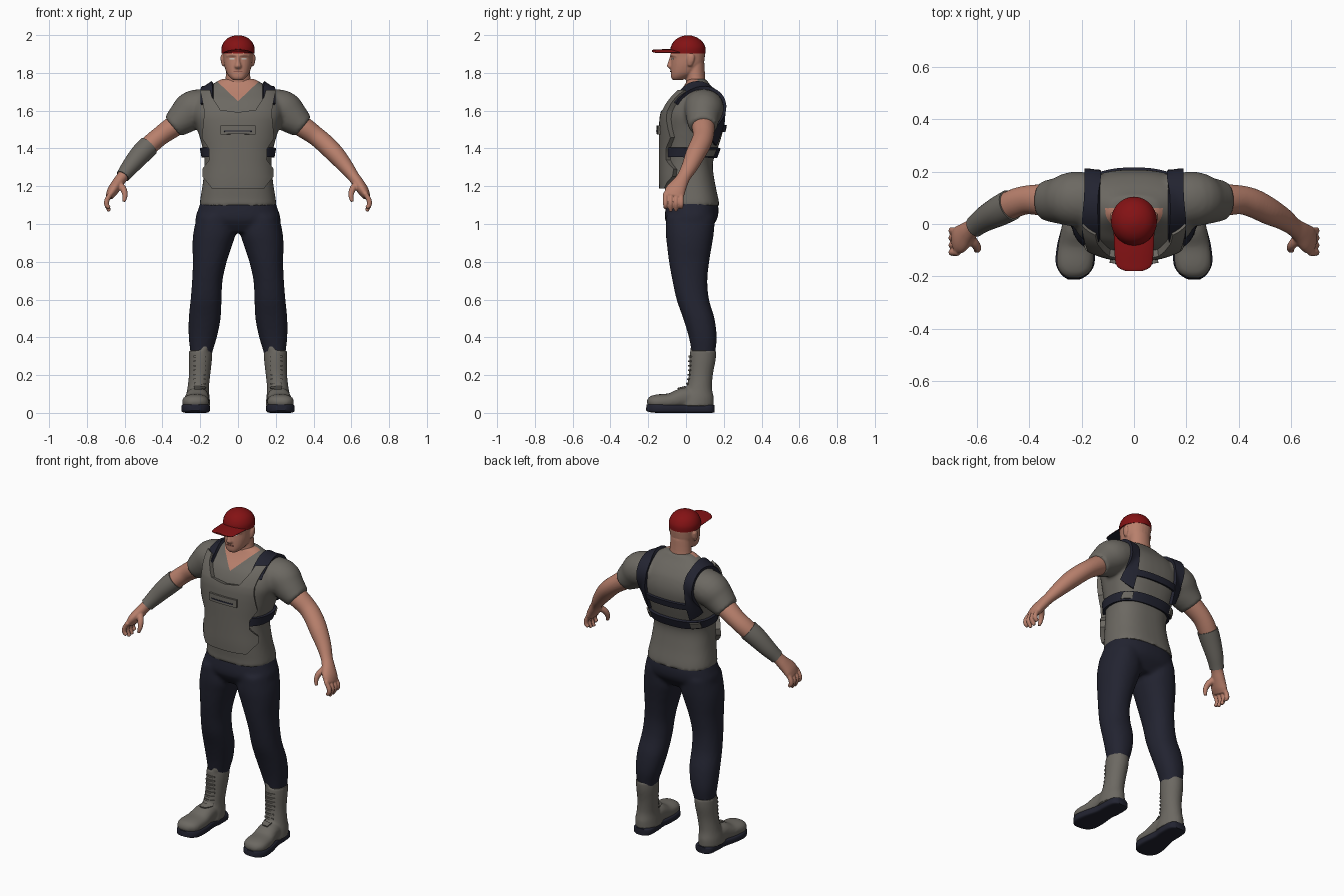
import bpy, bmesh, math
from mathutils import Vector
from mathutils.bvhtree import BVHTree

if "Cube" in bpy.data.objects:
    bpy.data.objects.remove(bpy.data.objects["Cube"])


def material(name, r, g, b):
    m = bpy.data.materials.new(name)
    m.diffuse_color = (r, g, b, 1)
    m.use_nodes = True
    m.node_tree.nodes["Principled BSDF"].inputs["Base Color"].default_value = m.diffuse_color
    return m


GREY = material("warm grey cloth", .15, .14, .122)
NAVY = material("dark navy", .016, .017, .03)
SKIN = material("skin", .48, .215, .15)
RED = material("cap red", .23, .006, .007)
WHITE = material("eye white", .6, .55, .5)
LIP = material("lip", .27, .10, .075)
X, Y = Vector((1, 0, 0)), Vector((0, 1, 0))


def slab(z, x0, x1, y0, y1):
    """Horizontal section given by its extents."""
    return ((x0 + x1) / 2, (y0 + y1) / 2, z, (x1 - x0) / 2, (y1 - y0) / 2)


def resample(rings, k):
    """Catmull-Rom through the ring parameters."""
    out = []
    for i in range(len(rings) - 1):
        p0, p1, p2 = rings[max(i - 1, 0)], rings[i], rings[i + 1]
        p3 = rings[min(i + 2, len(rings) - 1)]
        for j in range(k):
            t = j / k
            out.append([.5 * (2 * b + (c - a) * t + (2 * a - 5 * b + 4 * c - d) * t * t
                              + (3 * b - a - 3 * c + d) * t ** 3)
                        for a, b, c, d in zip(p0, p1, p2, p3)])
    return out + [list(rings[-1])]


def loft(bm, rings, ref=None, n=2.0, seg=28, k=4, sides=(1,)):
    """Closed tube through rings (x, y, z, a, b); horizontal sections unless ref is given."""
    rs = resample(rings, k)
    cs = [Vector(r[:3]) for r in rs]
    for s in sides:
        loops = []
        for i, r in enumerate(rs):
            u, v = X, Y
            if ref:
                t = (cs[min(i + 1, len(cs) - 1)] - cs[max(i - 1, 0)]).normalized()
                u = ref.cross(t).normalized()
                v = t.cross(u).normalized()
            loop = []
            for j in range(seg):
                w = 2 * math.pi * j / seg
                c, q = math.cos(w), math.sin(w)
                c = math.copysign(abs(c) ** (2 / n), c)
                q = math.copysign(abs(q) ** (2 / n), q)
                p = cs[i] + u * max(r[3], .001) * c + v * max(r[4], .001) * q
                loop.append(bm.verts.new((p.x * s, p.y, p.z)))
            loops.append(loop)
        for a, b in zip(loops, loops[1:]):
            for j in range(seg):
                bm.faces.new((a[j], a[(j + 1) % seg], b[(j + 1) % seg], b[j]))
        bm.faces.new(loops[0])
        bm.faces.new(loops[-1])


def finish(bm, name, mats, voxel=0, smooth=3, mods=()):
    """Mesh object from bm; voxel blends overlapping volumes into one skin."""
    if not mods:
        bmesh.ops.recalc_face_normals(bm, faces=bm.faces)
    me = bpy.data.meshes.new(name)
    bm.to_mesh(me)
    bm.free()
    ob = bpy.data.objects.new(name, me)
    bpy.context.collection.objects.link(ob)
    bpy.ops.object.select_all(action='DESELECT')
    bpy.context.view_layer.objects.active = ob
    ob.select_set(True)
    for m in mats:
        me.materials.append(m)
    if voxel:
        mods = (("REMESH", dict(mode='VOXEL', voxel_size=voxel)),
                ("SMOOTH", dict(factor=.5, iterations=smooth)))
    for kind, settings in mods:
        mod = ob.modifiers.new(kind.title(), kind)
        for key, val in settings.items():
            setattr(mod, key, val)
        bpy.ops.object.modifier_apply(modifier=mod.name)
    bpy.ops.object.shade_smooth_by_angle(angle=math.radians(42))
    return ob


def bvh_of(ob):
    return BVHTree.FromPolygons([v.co.copy() for v in ob.data.vertices],
                                [list(p.vertices) for p in ob.data.polygons])


def hug(name, mat, tree, rays, off, thick, mirror=False):
    """Thick patch whose grid of rays (origin, direction) lands on a surface."""
    bm = bmesh.new()
    grid = []
    for row in rays:
        line = []
        for o, d in row:
            hit = tree.ray_cast(o, d)
            if hit[0] is None:
                hit = tree.find_nearest(o)
            line.append(bm.verts.new(hit[0] + hit[1] * off))
            if mirror and abs(o.x) < 1e-6:
                line[-1].co.x = 0
        grid.append(line)
    for a, b in zip(grid, grid[1:]):
        for j in range(len(a) - 1):
            bm.faces.new((a[j], a[j + 1], b[j + 1], b[j]))
    mods = [("MIRROR", dict(use_clip=True))] if mirror else []
    mods.append(("SOLIDIFY", dict(thickness=thick, offset=0)))
    return finish(bm, name, [mat], mods=mods)


def span(a, b, n):
    return [a + (b - a) * i / n for i in range(n + 1)]


def panel(x0, x1, z0, z1, side=-1, n=8, m=2):
    """Rays for a rectangle cast from the front (-1) or back (1)."""
    return [[(Vector((x, side, z)), Vector((0, -side, 0))) for x in span(x0, x1, n)]
            for z in span(z0, z1, m)]


# Shirt: torso and short sleeves blended, skin in the V neck
bm = bmesh.new()
loft(bm, [slab(z, -w, w, f, b) for z, w, f, b in (
    (1.095, .203, -.11, .177), (1.13, .2, -.108, .172), (1.22, .186, -.115, .153),
    (1.32, .177, -.115, .142), (1.40, .187, -.115, .168), (1.50, .215, -.115, .198),
    (1.58, .238, -.108, .208), (1.65, .225, -.078, .192), (1.70, .19, -.035, .16),
    (1.74, .135, -.005, .125), (1.768, .088, .01, .105))], n=2.5, seg=40)
loft(bm, [(.13, .09, 1.635, .08, .10), (.23, .095, 1.61, .10, .105),
          (.285, .09, 1.565, .09, .09), (.345, .09, 1.515, .066, .075)],
     ref=Y, sides=(1, -1))
shirt = finish(bm, "shirt", [GREY, SKIN], voxel=.011, smooth=4)
bm = bmesh.new()
bm.from_mesh(shirt.data)
for s in (1, -1):
    bmesh.ops.bisect_plane(bm, geom=bm.verts[:] + bm.edges[:] + bm.faces[:],
                           plane_co=(0, 0, 1.65), plane_no=(s * .95, 0, -1))
for f in bm.faces:
    c = f.calc_center_median()
    f.material_index = int(c.z > 1.65 + .95 * abs(c.x) and c.y < .06)
bm.to_mesh(shirt.data)
bm.free()
body = bvh_of(shirt)

# Vest front with neck cut-out, and its pocket
outline = [(1.19, 0, .125), (1.25, 0, .165), (1.29, 0, .165), (1.34, 0, .135), (1.40, 0, .138),
           (1.46, 0, .172), (1.55, 0, .167), (1.585, 0, .167), (1.595, .09, .167),
           (1.66, .132, .18), (1.69, .14, .185)]
rows = []
for a, b in zip(outline, outline[1:]):
    rows += [[p + (q - p) * t / 2 for p, q in zip(a, b)] for t in range(2)]
rows.append(outline[-1])
hug("vest_front", GREY, body, [[(Vector((x, -1, z)), Y) for x in span(i, o, 10)]
                               for z, i, o in rows], .012, .034, mirror=True)
hug("vest_pocket_flap", GREY, body, panel(-.085, .085, 1.475, 1.52), .03, .022)
hug("pocket_slot", NAVY, body, panel(-.068, .068, 1.488, 1.495), .039, .008)

# Harness: shoulder straps, back cross band, chest belt, buckles
for s, side in ((1, "left"), (-1, "right")):
    rays = []
    for w in span(142, -56, 30):
        d = Vector((0, math.cos(math.radians(w)), math.sin(math.radians(w))))
        rays.append([(Vector((s * x, .06, 1.55)) + d * .6, -d) for x in span(.13, .19, 3)])
    hug("shoulder_strap_" + side, NAVY, body, rays, .006, .022)
    hug("back_buckle_" + side, GREY, body,
        panel(s * .145 - .02, s * .145 + .02, 1.365, 1.40, 1, 3), .014, .018)
hug("back_cross_band", NAVY, body, panel(-.14, .14, 1.49, 1.525, 1, 12), .005, .018)
rays = []
for z in (1.355, 1.38, 1.405):
    rays.append([])
    for w in span(-44, 224, 48):
        d = Vector((math.cos(math.radians(w)), math.sin(math.radians(w)), 0))
        rays[-1].append((Vector((0, .03, z)) + d * .7, -d))
hug("chest_belt", NAVY, body, rays, .005, .02)

# Trousers: hips and legs blended
bm = bmesh.new()
loft(bm, [slab(1.14, -.19, .19, -.095, .16), slab(1.08, -.21, .21, -.108, .172),
          slab(1.02, -.225, .225, -.11, .162), slab(.955, -.19, .19, -.07, .11)], n=2.4, seg=40)
loft(bm, [slab(*r) for r in (
    (1.04, .03, .218, -.105, .155), (.95, .014, .237, -.107, .147), (.88, .034, .241, -.1, .136),
    (.8, .06, .239, -.09, .123), (.7, .082, .243, -.072, .113), (.6, .087, .251, -.05, .122),
    (.5, .092, .261, -.015, .151), (.4, .112, .261, .015, .163), (.32, .136, .252, .03, .155),
    (.27, .142, .25, .035, .15))], n=2.2, sides=(1, -1))
finish(bm, "trousers", [NAVY], voxel=.012)

# Boots: shaft and foot blended, soles, laces
bm = bmesh.new()
loft(bm, [slab(*r) for r in (
    (.33, .136, .259, .022, .16), (.28, .138, .26, .018, .157), (.2, .147, .26, .015, .142),
    (.13, .154, .268, .0, .138), (.08, .15, .278, -.03, .147), (.035, .146, .282, -.05, .147))],
     sides=(1, -1))
loft(bm, [(.213, .10, .065, .045, .055), (.215, 0, .08, .055, .06), (.221, -.08, .062, .043, .068),
          (.226, -.15, .058, .04, .07), (.228, -.185, .054, .033, .055),
          (.228, -.205, .048, .012, .025)], ref=X, n=2.3, sides=(1, -1))
loft(bm, [(.185, .045, .31, .02, .02), (.18, .04, .345, .022, .016), (.178, .04, .362, .012, .01)],
     sides=(1, -1))
boots = finish(bm, "boots", [GREY], voxel=.008, smooth=2)
bm = bmesh.new()
loft(bm, [(.208, .15, .022, .02, .03), (.209, .125, .022, .022, .055), (.211, .05, .022, .022, .06),
          (.215, 0, .022, .022, .058), (.221, -.08, .022, .022, .072), (.226, -.15, .024, .024, .074),
          (.228, -.19, .026, .022, .054), (.228, -.21, .028, .016, .026)],
     ref=X, n=5, sides=(1, -1))
finish(bm, "boot_soles", [NAVY])
leather = bvh_of(boots)
for s, side in ((1, "left"), (-1, "right")):
    for i in range(8):
        z = .125 + i * .024
        hug(f"lace_{side}_{i + 1}", GREY, leather,
            panel(s * .203 - .028, s * .203 + .028, z, z + .009, -1, 6, 1), .003, .009)

# Arms and hands blended
arm = [(.30, .09, 1.54, .056, .06), (.35, .092, 1.51, .056, .06), (.41, .092, 1.467, .051, .055),
       (.46, .078, 1.425, .051, .055), (.515, .05, 1.37, .049, .052), (.57, .02, 1.305, .04, .043),
       (.61, -.01, 1.253, .031, .036), (.637, -.032, 1.215, .031, .042),
       (.664, -.057, 1.175, .029, .054), (.682, -.066, 1.143, .02, .05)]
bm = bmesh.new()
loft(bm, arm, ref=Y, sides=(1, -1))
for i in range(4):
    y, tip = -.109 + i * .028, (1.085, 1.068, 1.07, 1.085)[i]
    loft(bm, [(.672, y, 1.165, .013, .013), (.694, y, 1.125, .014, .013),
              (.695, y, 1.1, .013, .0125), (.68, y, tip, .01, .01)],
         ref=Y, seg=12, sides=(1, -1))
loft(bm, [(.635, -.045, 1.215, .02, .02), (.607, -.078, 1.185, .018, .018),
          (.598, -.095, 1.15, .014, .014), (.605, -.102, 1.118, .009, .009)],
     ref=Y, seg=12, sides=(1, -1))
finish(bm, "arms", [SKIN], voxel=.0045, smooth=4)
# Forearm guard on one side only
bm = bmesh.new()
loft(bm, [(x, y, z, a + .006, b + .006) for x, y, z, a, b in
          resample(arm, 4)[13:25]], ref=Y, k=1, sides=(-1,))
finish(bm, "forearm_guard", [GREY])

# Head: neck, skull, nose, brow and ears blended
bm = bmesh.new()
loft(bm, [slab(1.69, -.085, .085, .0, .12), slab(1.76, -.067, .067, .0, .103),
          slab(1.85, -.063, .063, .0, .098)])
loft(bm, [slab(z, -w, w, f, b) for z, w, f, b in (
    (1.762, .026, -.07, -.02), (1.775, .042, -.079, .01), (1.80, .06, -.081, .055),
    (1.84, .073, -.08, .09), (1.88, .078, -.077, .099), (1.92, .08, -.077, .1),
    (1.955, .07, -.06, .085), (1.975, .045, -.03, .055))], n=2.3)
loft(bm, [(0, -.074, 1.89, .009, .01), (0, -.08, 1.86, .011, .014),
          (0, -.083, 1.835, .018, .018), (0, -.076, 1.822, .014, .012)], seg=12)
loft(bm, [(.003, -.077, 1.893, .007, .008), (.03, -.073, 1.896, .008, .009),
          (.058, -.05, 1.89, .006, .007)], ref=Y, seg=10, sides=(1, -1))
loft(bm, [(.077, .02, 1.835, .006, .01), (.082, .025, 1.86, .009, .018),
          (.083, .028, 1.888, .009, .018), (.08, .028, 1.9, .005, .01)], seg=12, sides=(1, -1))
face = bvh_of(finish(bm, "head", [SKIN], voxel=.005))
for s, side in ((1, "left"), (-1, "right")):
    hug("eye_" + side, WHITE, face, panel(s * .031 - .012, s * .031 + .012, 1.872, 1.88), .001, .004)
hug("mouth", LIP, face, panel(-.023, .023, 1.804, 1.811), .001, .004)

# Cap: crown, button and brim with a dark underside
bm = bmesh.new()
loft(bm, [slab(z, -w, w, f, b) for z, w, f, b in (
    (1.903, .087, -.083, .104), (1.935, .087, -.081, .103), (1.965, .074, -.066, .087),
    (1.985, .052, -.042, .062), (1.996, .024, -.014, .034), (1.999, .004, .006, .014))])
finish(bm, "cap_crown", [RED])
bm = bmesh.new()
loft(bm, [(0, -.03, 1.92, .006, .078), (0, -.10, 1.92, .006, .075), (0, -.15, 1.918, .006, .07),
          (0, -.17, 1.917, .006, .055), (0, -.18, 1.916, .005, .03)], ref=X, n=3)
for v in bm.verts:
    v.co.z -= 2.2 * v.co.x ** 2
bmesh.ops.recalc_face_normals(bm, faces=bm.faces)
for f in bm.faces:
    f.material_index = int(f.normal.z < -.5)
finish(bm, "cap_brim", [RED, NAVY])
